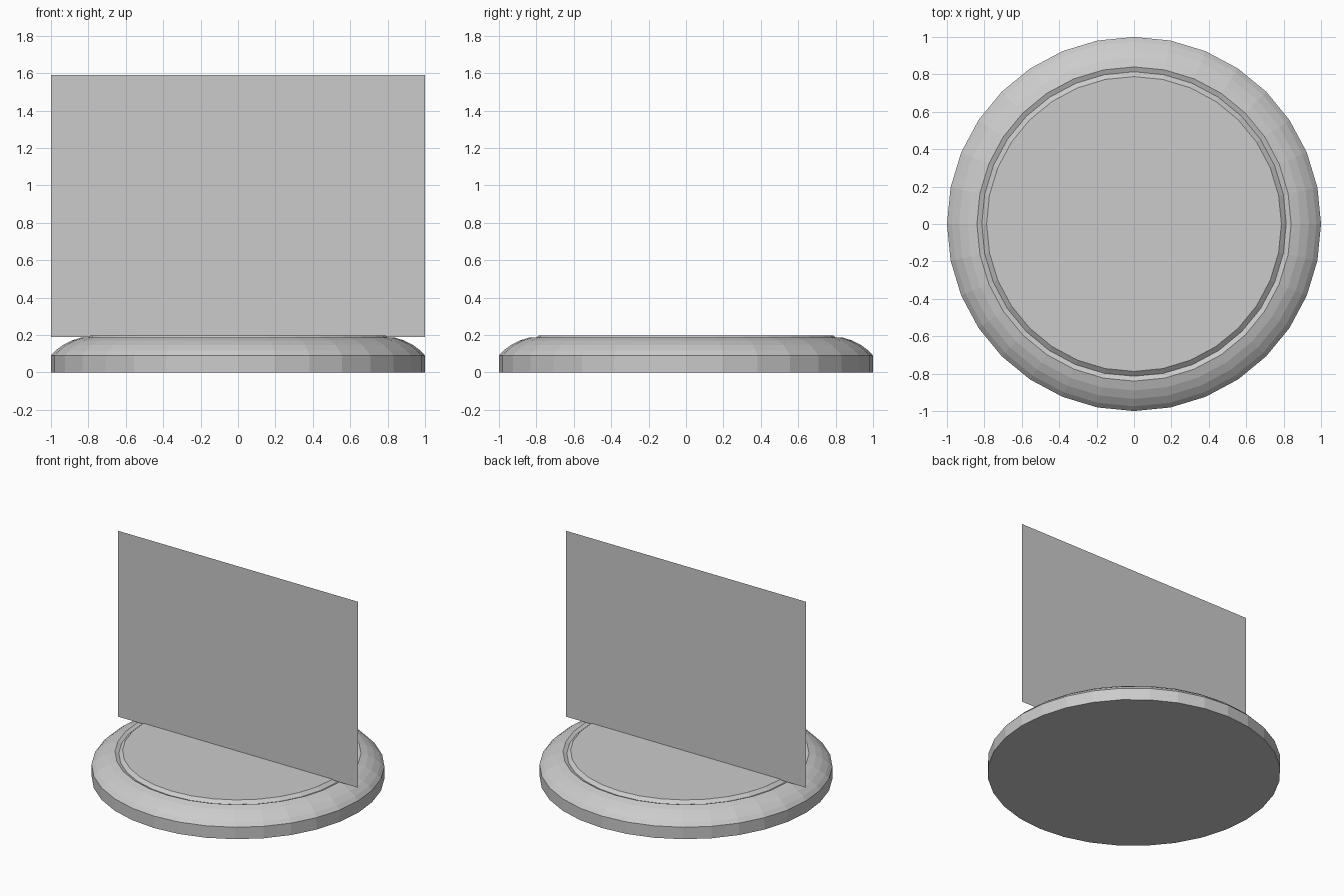
import bpy, bmesh, math

cube = bpy.data.objects.get("Cube")
if cube:
    bpy.data.objects.remove(cube, do_unlink=True)

SEGMENTS = 32

grey = bpy.data.materials.new("light grey")
grey.use_nodes = True
colour = (0.6, 0.6, 0.6, 1)
grey.diffuse_color = colour
grey.node_tree.nodes["Principled BSDF"].inputs["Base Color"].default_value = colour


def add_object(name, bm):
    mesh = bpy.data.meshes.new(name)
    bm.to_mesh(mesh)
    bm.free()
    mesh.materials.append(grey)
    obj = bpy.data.objects.new(name, mesh)
    bpy.context.collection.objects.link(obj)
    return obj


# Round base: rim wall, rounded shoulder, shallow groove, raised top disc
profile = [(1, 0), (1, 0.09), (0.975, 0.117), (0.935, 0.147),
           (0.89, 0.17), (0.84, 0.186), (0.814, 0.175), (0.788, 0.197)]
bm = bmesh.new()
rings = []
for radius, z in profile:
    angles = [math.tau * i / SEGMENTS for i in range(SEGMENTS)]
    rings.append([bm.verts.new((radius * math.cos(a), radius * math.sin(a), z))
                  for a in angles])
for low, high in zip(rings, rings[1:]):
    for i in range(SEGMENTS):
        j = (i + 1) % SEGMENTS
        bm.faces.new((low[i], low[j], high[j], high[i]))
bm.faces.new(rings[0][::-1])
bm.faces.new(rings[-1])
add_object("round_base", bm)

# Upright panel: a single sheet standing across the middle of the base
bottom, top = 0.19, 1.59
bm = bmesh.new()
corners = [(-1, bottom), (1, bottom), (1, top), (-1, top)]
bm.faces.new([bm.verts.new((x, 0, z)) for x, z in corners])
add_object("upright_panel", bm)
